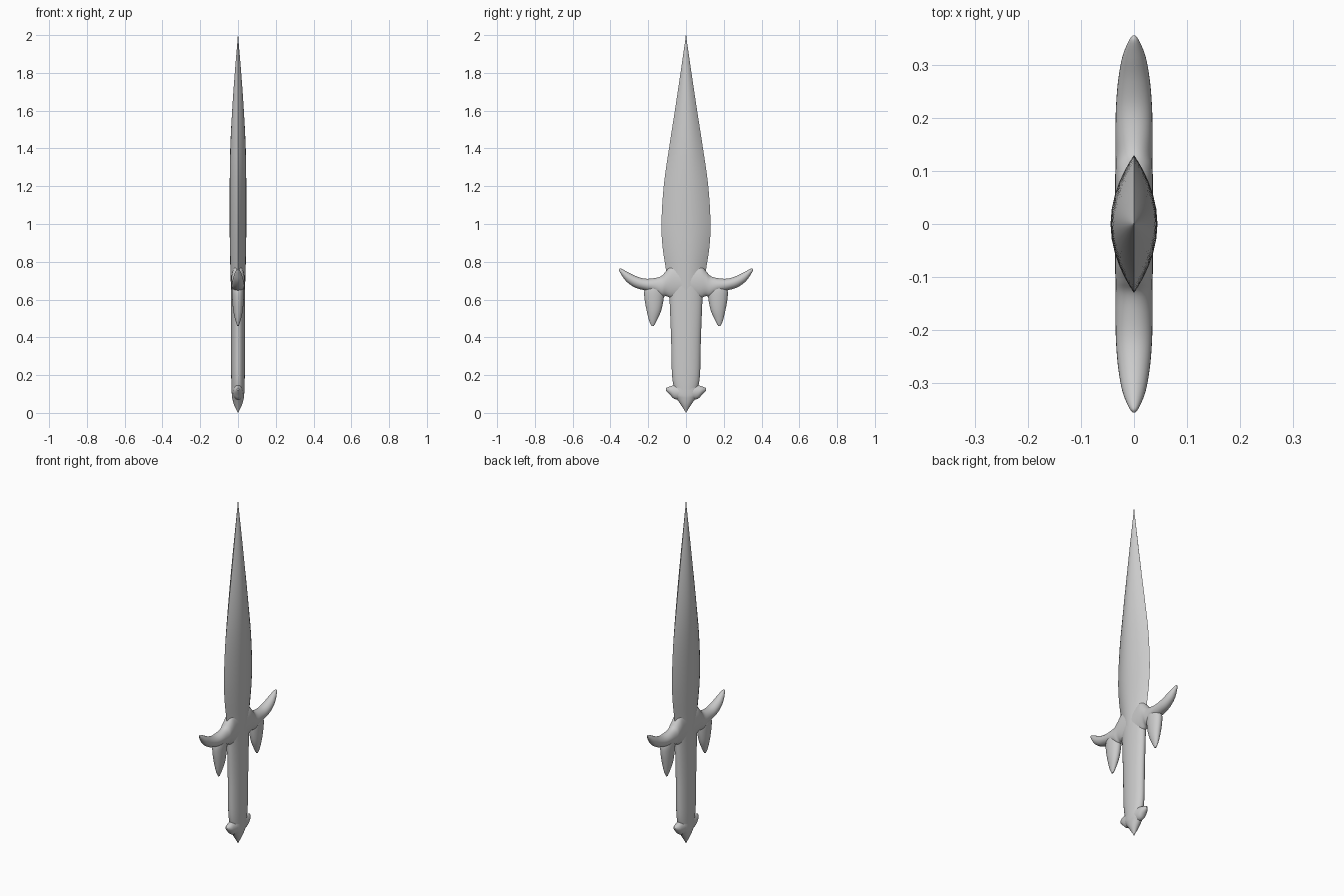
import bpy, bmesh, math
from mathutils import Vector

cube = bpy.data.objects.get("Cube")
if cube:
    bpy.data.objects.remove(cube)

steel = bpy.data.materials.new("grey_steel")
steel.use_nodes = True
GREY = (0.6, 0.6, 0.6, 1)
steel.diffuse_color = GREY
steel.node_tree.nodes["Principled BSDF"].inputs["Base Color"].default_value = GREY


def smooth_stations(stations, steps=5):
    """Catmull-Rom interpolation through the given stations."""
    pts = [Vector(s) for s in stations]
    pts = [pts[0]] + pts + [pts[-1]]
    out = []
    for a, b, c, d in zip(pts, pts[1:], pts[2:], pts[3:]):
        for i in range(steps):
            t = i / steps
            out.append(b + (c - a) * (t / 2)
                       + (2 * a - 5 * b + 4 * c - d) * (t * t / 2)
                       + (3 * b - a - 3 * c + d) * (t ** 3 / 2))
    return out + [pts[-1]]


def section(angle, lens):
    """Unit cross-section point: thickness, width."""
    w = math.cos(angle)
    if lens:
        return math.copysign(1 - w * w, math.sin(angle)), w
    return math.sin(angle), w


def loft(name, stations, axis="z", lens=False, side=1, sides=28):
    """Stations are (position along axis, centre, half width, half thickness)."""
    bm = bmesh.new()
    rings = []
    for pos, mid, half, thick in smooth_stations(stations):
        ring = []
        for k in range(sides):
            t, w = section(2 * math.pi * k / sides, lens)
            across = mid + w * max(half, 0.001)
            y, z = (across, pos) if axis == "z" else (pos, across)
            ring.append(bm.verts.new((t * max(thick, 0.001), side * y, z)))
        rings.append(ring)
    for a, b in zip(rings, rings[1:]):
        for k in range(sides):
            n = (k + 1) % sides
            bm.faces.new((a[k], a[n], b[n], b[k]))
    bm.faces.new(rings[0])
    bm.faces.new(rings[-1])
    bmesh.ops.recalc_face_normals(bm, faces=bm.faces)
    mesh = bpy.data.meshes.new(name)
    bm.to_mesh(mesh)
    bm.free()
    mesh.materials.append(steel)
    obj = bpy.data.objects.new(name, mesh)
    bpy.context.collection.objects.link(obj)
    bpy.ops.object.select_all(action="DESELECT")
    obj.select_set(True)
    bpy.context.view_layer.objects.active = obj
    bpy.ops.object.shade_smooth_by_angle(angle=math.radians(40))
    return obj


# Leaf-shaped blade with sharp edges
loft("blade", [(0.62, 0, 0.09, 0.036), (0.75, 0, 0.105, 0.04), (0.87, 0, 0.123, 0.043),
               (1.0, 0, 0.13, 0.044), (1.2, 0, 0.118, 0.044), (1.4, 0, 0.09, 0.041),
               (1.6, 0, 0.059, 0.031), (1.8, 0, 0.029, 0.017), (2.0, 0, 0, 0)], lens=True)

# Oval grip
loft("grip", [(0.12, 0, 0.06, 0.034), (0.2, 0, 0.074, 0.036), (0.4, 0, 0.079, 0.037),
              (0.6, 0, 0.087, 0.037), (0.7, 0, 0.09, 0.036), (0.78, 0, 0.07, 0.03)])

# Pommel with a pointed end and two short horns
loft("pommel", [(0, 0, 0, 0), (0.04, 0, 0.025, 0.02), (0.075, 0, 0.05, 0.03),
                (0.1, 0, 0.07, 0.033), (0.15, 0, 0.062, 0.034), (0.18, 0, 0.068, 0.034)])

for label, side in (("back", 1), ("front", -1)):
    loft(label + "_pommel_horn",
         [(0.02, 0.11, 0.04, 0.03), (0.06, 0.11, 0.037, 0.026),
          (0.085, 0.118, 0.022, 0.02), (0.107, 0.125, 0.006, 0.005)], "y", side=side)
    # Guard arm sweeping up to its tip
    loft(label + "_guard_arm",
         [(0, 0.69, 0.085, 0.036), (0.07, 0.695, 0.09, 0.036), (0.105, 0.685, 0.067, 0.035),
          (0.13, 0.67, 0.055, 0.035), (0.17, 0.675, 0.038, 0.035), (0.22, 0.68, 0.031, 0.034),
          (0.27, 0.695, 0.031, 0.03), (0.315, 0.722, 0.027, 0.022),
          (0.345, 0.75, 0.014, 0.01), (0.355, 0.757, 0.004, 0.003)], "y", side=side)
    # Drooping prong under the arm
    loft(label + "_guard_prong",
         [(0.46, 0.177, 0.006, 0.004), (0.49, 0.175, 0.021, 0.014), (0.54, 0.17, 0.038, 0.025),
          (0.6, 0.169, 0.05, 0.031), (0.65, 0.168, 0.052, 0.032), (0.69, 0.165, 0.035, 0.024)],
         side=side)
